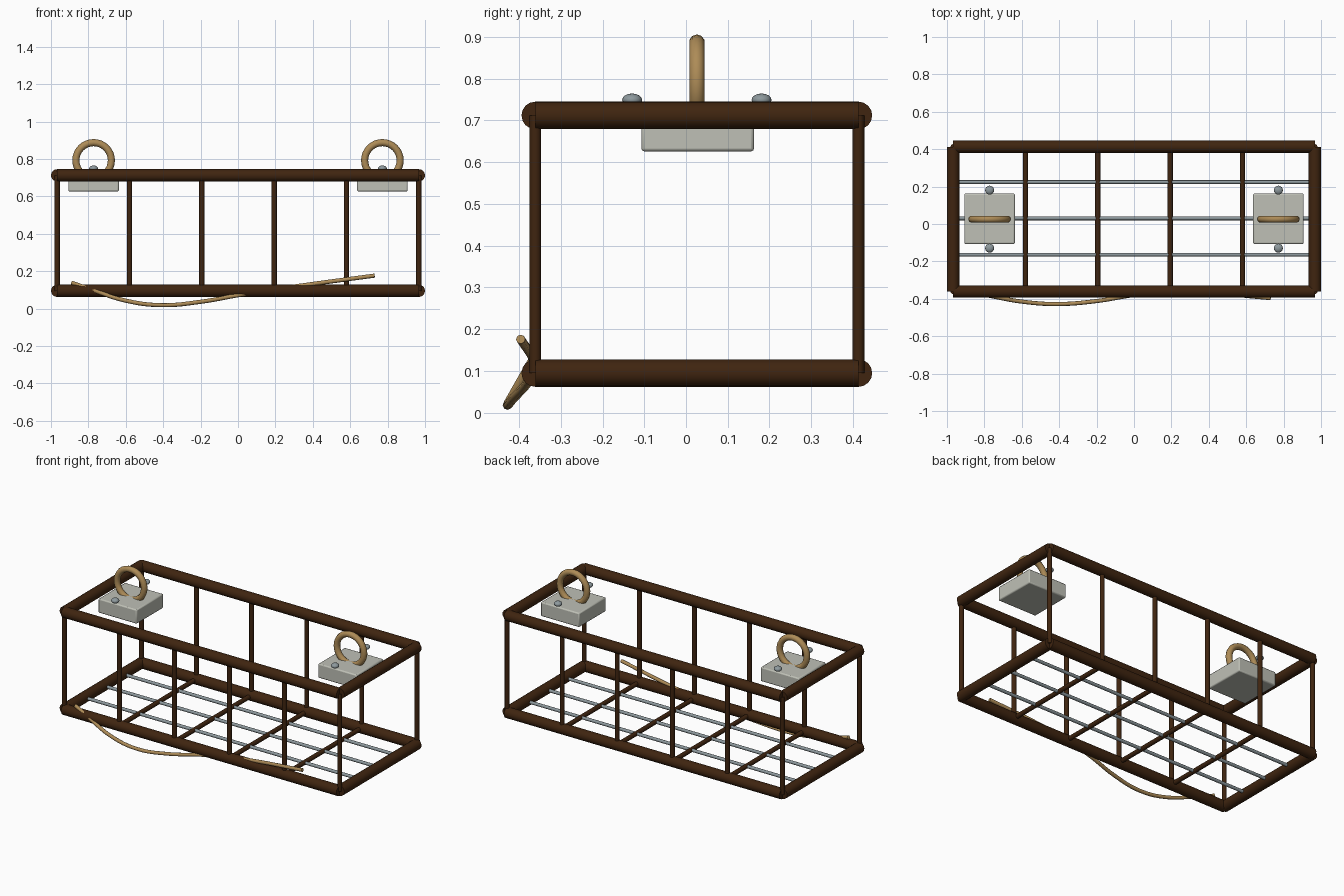
import bpy
import math
from mathutils import Vector

cube = bpy.data.objects.get("Cube")
if cube:
    bpy.data.objects.remove(cube, do_unlink=True)


def material(name, r, g, b):
    m = bpy.data.materials.new(name)
    m.use_nodes = True
    m.diffuse_color = (r, g, b, 1)
    bsdf = next(n for n in m.node_tree.nodes if n.type == 'BSDF_PRINCIPLED')
    bsdf.inputs["Base Color"].default_value = (r, g, b, 1)
    return m


RUST = material("dark rusty brown", 0.050, 0.018, 0.005)
STEEL = material("grey steel", 0.27, 0.32, 0.34)
STONE = material("pale stone", 0.52, 0.53, 0.47)
TAN = material("tan rope", 0.42, 0.26, 0.095)


def finish(name, mat):
    ob = bpy.context.object
    ob.name = name
    ob.data.materials.append(mat)
    bpy.ops.object.shade_smooth_by_angle(angle=math.radians(40))
    return ob


def bar(name, a, b, radius, mat, sides=16):
    a, b = Vector(a), Vector(b)
    d = b - a
    bpy.ops.mesh.primitive_cylinder_add(
        vertices=sides, radius=radius, depth=d.length, location=(a + b) / 2,
        rotation=d.to_track_quat('Z', 'Y').to_euler())
    return finish(name, mat)


X = 0.967                    # corner post offset
MID = 0.026                  # cage centre line in y
Y0, Y1 = MID - 0.387, MID + 0.387
LOW, HIGH = 0.095, 0.712     # rail heights
RAIL, POST, ROD = 0.033, 0.014, 0.01

# Top and bottom frames
for level, z in (("bottom", LOW), ("top", HIGH)):
    for side, y in (("front", Y0), ("back", Y1)):
        bar(f"{level}_{side}_rail", (-X, y, z), (X, y, z), RAIL, RUST)
    for side, x in (("right", -X), ("left", X)):
        bar(f"{level}_{side}_rail", (x, Y0, z), (x, Y1, z), RAIL, RUST)

# Upright posts and floor cross bars
for i in range(6):
    x = -X + i * 2 * X / 5
    for side, y in (("front", Y0), ("back", Y1)):
        bar(f"{side}_post_{i + 1}", (x, y, LOW), (x, y, HIGH), POST, RUST, 12)
    if 0 < i < 5:
        bar(f"floor_cross_bar_{i}", (x, Y0, LOW), (x, Y1, LOW), POST, RUST, 12)

# Long floor rods
for i in (-1, 0, 1):
    y = MID + 0.004 + i * 0.194
    bar(f"floor_rod_{i + 2}", (-X, y, LOW), (X, y, LOW), ROD, STEEL, 12)

# Lifting blocks, each with a ring and two bolts
for side, x in (("right", -0.772), ("left", 0.772)):
    bpy.ops.mesh.primitive_cube_add(size=1, location=(x, MID + 0.002, 0.671))
    block = bpy.context.object
    block.scale = (0.27, 0.27, 0.09)
    bpy.ops.object.transform_apply(location=False, rotation=False, scale=True)
    bevel = block.modifiers.new("soft_edges", 'BEVEL')
    bevel.width = 0.007
    bevel.segments = 2
    finish(f"{side}_block", STONE)

    bpy.ops.mesh.primitive_torus_add(
        major_radius=0.095, minor_radius=0.019, major_segments=32,
        minor_segments=10, location=(x, MID, 0.792),
        rotation=(math.pi / 2, 0, 0))
    finish(f"{side}_lifting_ring", TAN)

    for end, dy in (("front", -0.155), ("back", 0.155)):
        bpy.ops.mesh.primitive_uv_sphere_add(
            segments=16, ring_count=8, radius=0.024,
            location=(x, MID + dy, 0.749))
        bpy.context.object.scale.z = 0.65
        finish(f"{side}_{end}_bolt", STEEL)

# Loose rope sagging along the front bottom rail
path = [(-0.89, -0.36, 0.138), (-0.78, -0.382, 0.1), (-0.6, -0.415, 0.042),
        (-0.41, -0.428, 0.018), (-0.2, -0.412, 0.036), (0, -0.38, 0.071),
        (0.18, -0.365, 0.1), (0.36, -0.366, 0.126), (0.73, -0.396, 0.176)]
curve = bpy.data.curves.new("rope_path", 'CURVE')
curve.dimensions = '3D'
curve.bevel_depth = 0.011
curve.bevel_resolution = 2
curve.resolution_u = 6
curve.use_fill_caps = True
spline = curve.splines.new('BEZIER')
spline.bezier_points.add(len(path) - 1)
for point, co in zip(spline.bezier_points, path):
    point.co = co
    point.handle_left_type = point.handle_right_type = 'AUTO'
curve.materials.append(TAN)
rope = bpy.data.objects.new("hanging_rope", curve)
bpy.context.collection.objects.link(rope)
